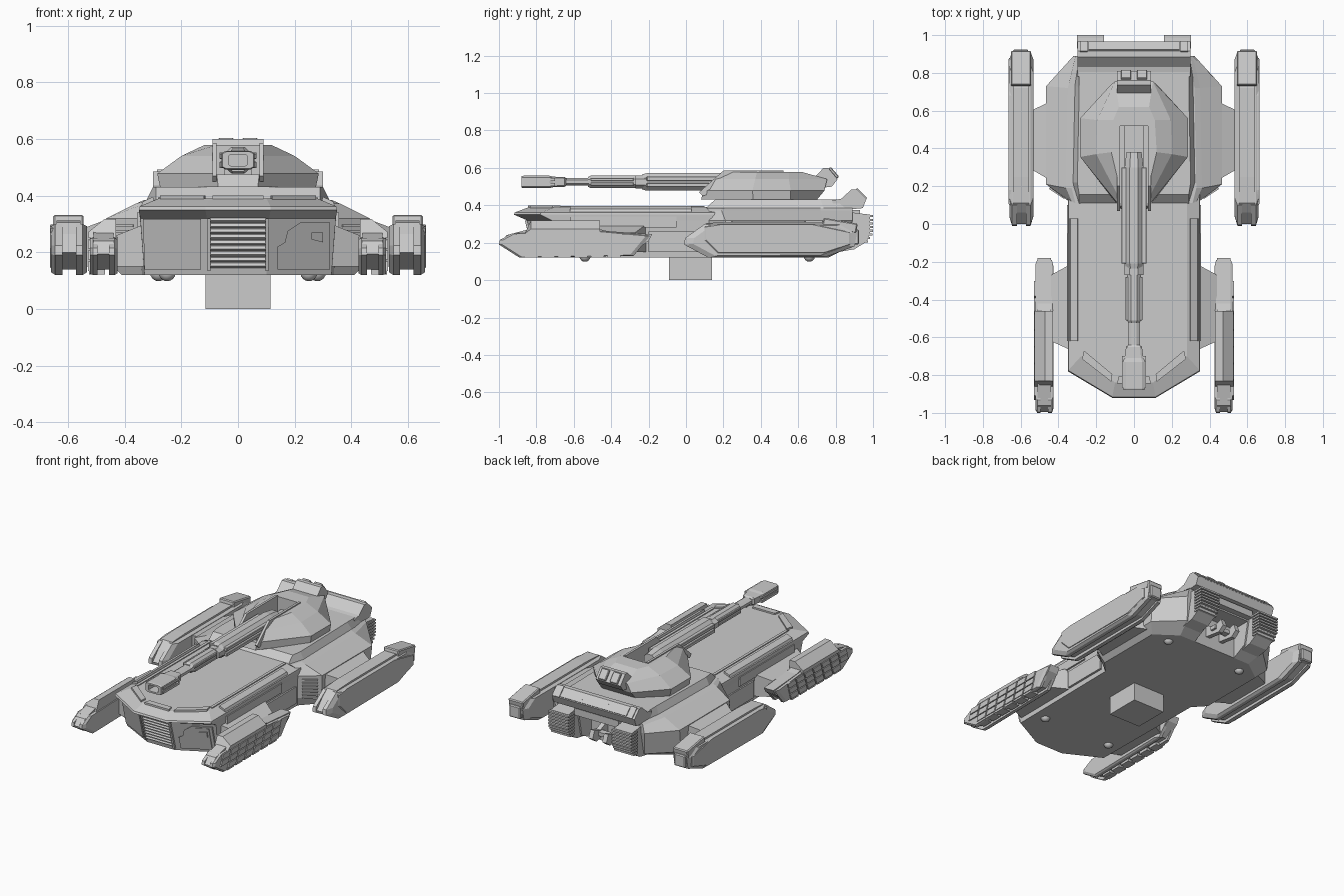
import bpy, bmesh, math
from mathutils import Vector, Matrix


def finish(name, bm, mirror=False, bevel=0):
    bmesh.ops.recalc_face_normals(bm, faces=bm.faces)
    me = bpy.data.meshes.new(name)
    bm.to_mesh(me)
    bm.free()
    ob = bpy.data.objects.new(name, me)
    bpy.context.collection.objects.link(ob)
    if bevel:
        b = ob.modifiers.new("bevel", 'BEVEL')
        b.width, b.segments = bevel, 1
    if mirror:
        ob.modifiers.new("mirror", 'MIRROR')
    return ob


def skin(bm, rings):
    vs = [[bm.verts.new(p) for p in r] for r in rings]
    n = len(vs[0])
    for a, b in zip(vs, vs[1:]):
        for i in range(n):
            bm.faces.new((a[i], a[(i + 1) % n], b[(i + 1) % n], b[i]))
    bm.faces.new(vs[0])
    bm.faces.new(vs[-1])


def loft(name, rings, mirror=False, bevel=0):
    bm = bmesh.new()
    skin(bm, rings)
    return finish(name, bm, mirror, bevel)


def decks(name, levels):
    # symmetric plan outlines stacked in z
    return loft(name, [[(x, y, z) for x, y in h] + [(-x, y, z) for x, y in reversed(h)]
                       for z, h in levels])


def prism(name, prof, xs, scales=None, mirror=False, bevel=0):
    # side profile (y, z) carried across x, scaled about its centre
    scales = scales or [1] * len(xs)
    cy = sum(p[0] for p in prof) / len(prof)
    cz = sum(p[1] for p in prof) / len(prof)
    return loft(name, [[(x, cy + (y - cy) * s, cz + (z - cz) * s) for y, z in prof]
                       for x, s in zip(xs, scales)], mirror, bevel)


def boxes(name, items, mirror=False, bevel=0):
    # items: (x0, x1, y0, y1, z0, z1[, tilt about x])
    bm = bmesh.new()
    for it in items:
        lo, hi = Vector(it[0:6:2]), Vector(it[1:6:2])
        m = Matrix.Translation((lo + hi) / 2)
        if len(it) > 6:
            m = m @ Matrix.Rotation(it[6], 4, 'X')
        bmesh.ops.create_cube(bm, size=1, matrix=m @ Matrix.Diagonal((*(hi - lo), 1)))
    return finish(name, bm, mirror, bevel)


def cut(ob, name, box):
    c = boxes(name, [box])
    c.hide_render = True
    c.display_type = 'WIRE'
    m = ob.modifiers.new("cut", 'BOOLEAN')
    m.operation, m.object, m.solver = 'DIFFERENCE', c, 'EXACT'


def oct_ring(y, rx, rz, c=.45, zc=.525):
    pts = [(1, c), (c, 1), (-c, 1), (-1, c), (-1, -c), (-c, -1), (c, -1), (1, -c)]
    return [(rx * a, y, zc + rz * b) for a, b in pts]


# Front hull with undercut nose
decks("front_hull", [
    (.12, [(.10, -.80), (.33, -.68), (.34, .3)]),
    (.32, [(.11, -.85), (.345, -.72), (.35, .3)]),
    (.35, [(.115, -.92), (.35, -.78), (.35, .3)]),
    (.362, [(.115, -.915), (.348, -.775), (.348, .3)]),
    (.39, [(.10, -.84), (.28, -.70), (.28, .3)])])


def slab(name, plan, z0, z1, mirror=True):
    return loft(name, [[(x, y, z) for x, y in plan] for z in (z0, z1)], mirror)


# Raised rim plates around the nose
slab("nose_rim_side", [(.12, -.835), (.275, -.715), (.265, -.67), (.115, -.795)], .38, .40)
slab("nose_rim_centre", [(-.09, -.845), (.09, -.845), (.08, -.805), (-.08, -.805)], .38, .40, False)
slab("deck_edge", [(.262, -.66), (.28, -.67), (.28, .1), (.262, .1)], .38, .396)

# Side rails lying on the hull shoulder
loft("shoulder_rail", [[(.295, y, .38), (.300, y, .396), (.335, y, .380), (.345, y, .357)]
                       for y in (-.62, .03)], True)
boxes("hull_side_panel", [(.34, .356, -.62, -.05, .28, .34), (.34, .354, -.2, .1, .15, .26)], True)


def nose_y(x, z):
    t = (z - .12) / .2
    x0, y0, x1, y1 = .10 + .01 * t, -.80 - .05 * t, .33 + .015 * t, -.68 - .04 * t
    return y0 + (y1 - y0) * max(0, (abs(x) - x0) / (x1 - x0))


def nose_plate(name, poly, d):
    loft(name, [[(x, nose_y(x, z) + o, z) for x, z in poly] for o in (.02, -d)])


# Front grille and nose panels
boxes("front_grille", [(-.098, .098, nose_y(0, z) - .009, nose_y(0, z) + .02, z - .006, z + .006, -.5)
                       for z in [.15 + .02 * i for i in range(9)]])
for s in (-1, 1):
    nose_plate("grille_post", [(s * .097, .135), (s * .108, .135), (s * .108, .32), (s * .097, .32)], .012)
nose_plate("nose_panel", [(-.33, .14), (-.13, .14), (-.13, .318), (-.335, .318)], .008)
nose_plate("nose_hatch", [(.14, .14), (.325, .14), (.325, .305), (.22, .305), (.175, .275),
                          (.165, .235), (.14, .22)], .010)
nose_plate("hatch_inner", [(.16, .155), (.31, .155), (.31, .295), (.225, .295), (.187, .265),
                           (.178, .23), (.16, .215)], .015)
nose_plate("hatch_window", [(.26, .245), (.30, .235), (.30, .27), (.26, .27)], .022)

# Rear hull with side sponsons and a hollow tail
rear = decks("rear_hull", [
    (.12, [(.335, .13), (.41, .21), (.41, .66), (.27, .76)]),
    (.17, [(.34, .13), (.46, .21), (.46, .71), (.30, .86)]),
    (.32, [(.345, .12), (.465, .21), (.465, .73), (.32, .89)]),
    (.372, [(.33, .12), (.36, .19), (.35, .72), (.31, .89)]),
    (.385, [(.31, .11), (.33, .19), (.32, .72), (.30, .89)])])
cut(rear, "tail_cutter", (-.155, .155, .76, 1.1, 0, .32))
decks("rear_deck", [
    (.37, [(.29, .09), (.33, .22), (.32, .74), (.30, .87)]),
    (.43, [(.29, .155), (.30, .22), (.29, .72), (.29, .86)])])

# Slatted vents on the angled front faces of the sponsons
bm = bmesh.new()
for i in range(7):
    z = .17 + i * .02
    skin(bm, [[(.365, .142, h), (.445, .194, h), (.451, .186, h), (.371, .134, h)] for h in (z, z + .009)])
finish("sponson_vent", bm, True)

# Ribbed thruster blocks at the tail
prism("tail_block", [(.76, .14), (.90, .165), (.965, .205), (.985, .25), (.985, .35), (.8, .372)],
      (.165, .295), mirror=True)
boxes("tail_rib", [(.158, .302, .93, 1.0 - max(0, .245 - z) * .6, z, z + .011)
                   for z in [.20 + .0195 * i for i in range(8)]], True)
boxes("tail_beam", [(-.16, .16, .84, .93, .33, .375)])
prism("tow_prong", [(.74, .19), (.88, .17), (.92, .20), (.90, .25), (.84, .23), (.74, .27)],
      (.035, .065), mirror=True)
boxes("tow_bar", [(-.08, .08, .82, .86, .20, .225)])

# Sloped vent panel above the tail
prism("tail_panel", [(.78, .425), (.83, .435), (.885, .485), (.915, .485), (.965, .435), (.945, .385), (.80, .37)],
      (-.30, .30))
boxes("tail_panel_slat", [(-.24, .24, .917 + .014 * i, .937 + .014 * i, .470 - .014 * i, .480 - .014 * i, -.78)
                          for i in range(3)])
boxes("tail_panel_end", [(.245, .285, .90, .975, .452, .468, -.78)], True)

# Turret, slotted for the gun
turret = decks("turret", [
    (.43, [(.07, .08), (.275, .36), (.275, .56), (.12, .70)]),
    (.478, [(.075, .095), (.285, .355), (.285, .56), (.12, .74)]),
    (.54, [(.085, .15), (.20, .37), (.195, .55), (.10, .755)]),
    (.578, [(.08, .21), (.12, .38), (.11, .55), (.08, .62)])])
cut(turret, "gun_slot_cutter", (-.078, .078, -.1, .52, .475, .8))
boxes("gun_cradle", [(-.05, .05, .12, .52, .47, .50)])
prism("gun_cheek", [(.09, .45), (.07, .47), (.20, .585), (.52, .585), (.52, .57), (.25, .50)],
      (.075, .09), mirror=True)

# Sensor box on the turret rear
prism("sensor_box", [(.66, .52), (.735, .60), (.76, .60), (.81, .54), (.78, .50), (.70, .49)], (-.09, .09))
boxes("sensor_window", [(.015, .07, .755, .825, .565, .582, -.87)], True, .004)

# Gun barrel
loft("barrel_rear", [oct_ring(y, rx, rz) for y, rx, rz in
                     [(.38, .04, .035), (.30, .05, .047), (-.21, .05, .047), (-.235, .04, .04)]])
boxes("barrel_rail", [(.04, .066, -.21, .30, .497, .520), (.04, .066, -.21, .30, .530, .553),
                      (.03, .045, -.51, -.28, .505, .522), (.03, .045, -.51, -.28, .529, .546)], True, .003)
loft("barrel_collar", [oct_ring(y, .05, .035) for y in (-.21, -.27)])
loft("barrel_mid", [oct_ring(y, rx, rz) for y, rx, rz in
                    [(-.26, .036, .033), (-.51, .036, .033), (-.525, .028, .025)]])
loft("barrel_tube", [oct_ring(y, .032, .02) for y in (-.5, -.68)])
loft("muzzle", [oct_ring(y, rx, rz, .75) for y, rx, rz in
                [(-.78, .034, .02), (-.88, .034, .02), (-.88, .055, .030), (-.87, .058, .033),
                 (-.73, .058, .033), (-.71, .05, .028), (-.65, .042, .026), (-.64, .03, .02)]])
boxes("muzzle_rib", [(.045, .064, -.865, -.70, .503, .519), (.045, .064, -.865, -.70, .531, .547)], True)

# Rear pods: core, side skids, tail caps and arms
core = [(.0, .2), (.06, .265), (.11, .305), (.25, .312), (.72, .312), (.91, .275), (.915, .20), (.76, .14), (.12, .14)]
skid = [(-.01, .19), (-.005, .225), (.10, .30), (.70, .30), (.84, .30), (.915, .255), (.90, .18), (.75, .125), (.12, .12)]
prism("rear_pod_core", core, (.555, .64), mirror=True)
prism("rear_pod_outer", skid, (.62, .645, .66), (1, 1, .90), True)
prism("rear_pod_inner", skid, (.572, .548, .533), (1, 1, .90), True)
prism("rear_pod_shield", [(.10, .215), (.10, .285), (.18, .298), (.68, .298), (.88, .255), (.88, .19), (.74, .145), (.17, .145)],
      (.64, .66, .664), (1, 1, .98), True)
boxes("rear_pod_tail", [(.545, .652, .73, .915, .265, .318, -.17), (.56, .64, .86, .925, .19, .27)], True, .006)
loft("rear_pod_arm", [[(x, a, .15), (x, b, .15), (x, b, h), (x, a, h)]
                      for x, a, b, h in [(.44, .23, .65, .325), (.545, .29, .60, .285)]], True)

# Front pods: core, skids, crown wedge, tiles and arms
fcore = [(-.995, .195), (-.96, .24), (-.84, .272), (-.46, .272), (-.42, .262), (-.18, .245), (-.20, .21), (-.29, .145), (-.88, .14)]
fskid = [(-1.0, .19), (-.995, .215), (-.93, .25), (-.45, .262), (-.19, .238), (-.28, .13), (-.89, .12)]
prism("front_pod_core", fcore, (.44, .51), mirror=True)
prism("front_pod_outer", fskid, (.495, .512, .522), (1, 1, .95), True)
prism("front_pod_inner", fskid, (.455, .435, .425), (1, 1, .92), True)
loft("front_pod_crown", [[(.43, y, .25), (.43, y + d, .318), (.47, y + d, .318), (.528, y + d, .272), (.528, y, .25)]
                         for y, d in ((-.86, .03), (-.46, 0))], True)
bm = bmesh.new()
for row, (z0, z1) in enumerate([(.135, .168), (.174, .207), (.213, .246)]):
    for i in range(7):
        y = -.945 + i * .088 + row * .012
        if row == 0 and i == 0:
            continue
        skin(bm, [[(x, y, z0), (x, y + .078, z0), (x, y + .09, z1), (x, y + .012, z1)] for x in (.515, .53)])
finish("front_pod_tiles", bm, True)
boxes("front_pod_skid_tile", [(.47, .525, y, y + .07, .122, .14) for y in [-.86 + .088 * i for i in range(6)]], True)
loft("front_pod_arm", [[(x, a, .15), (x, b, .15), (x, b, h), (x, a, h)]
                       for x, a, b, h in [(.33, -.67, -.21, .30), (.44, -.62, -.27, .255)]], True)

# Underside: support block and domed sensors
boxes("support_block", [(-.115, .115, -.09, .14, 0, .14)])
bm = bmesh.new()
for x, y in ((.25, -.54), (.28, .66)):
    bmesh.ops.create_uvsphere(bm, u_segments=16, v_segments=8, radius=.03,
                              matrix=Matrix.Translation((x, y, .128)))
for f in bm.faces:
    f.smooth = True
finish("belly_dome", bm, True)
